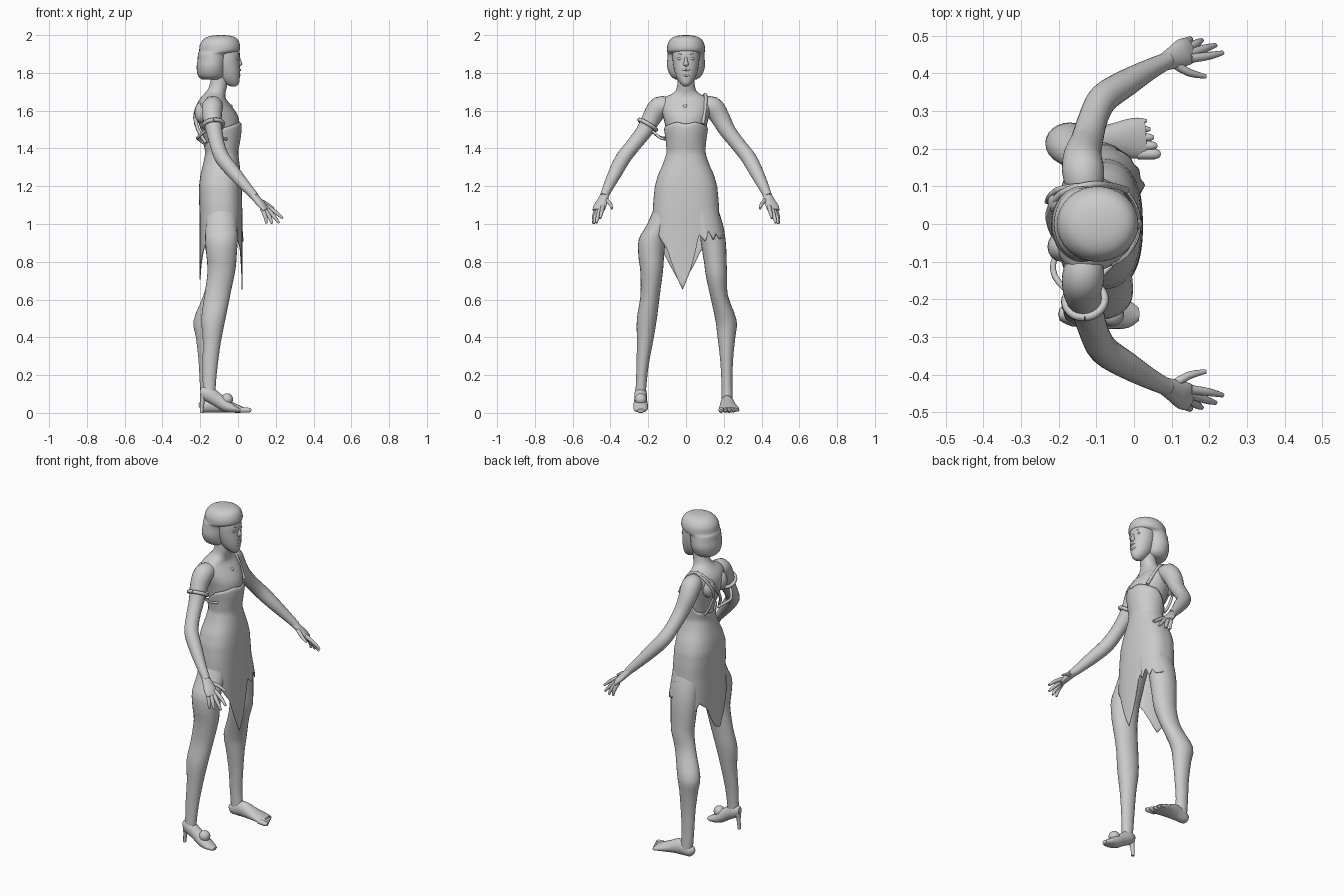
import bpy, bmesh, math
from mathutils import Vector

grey = bpy.data.materials.new("plain grey")
grey.diffuse_color = (0.6, 0.6, 0.6, 1)


def finish(name, bm, angle=50):
    bmesh.ops.recalc_face_normals(bm, faces=bm.faces)
    me = bpy.data.meshes.new(name)
    bm.to_mesh(me)
    bm.free()
    ob = bpy.data.objects.new(name, me)
    bpy.context.collection.objects.link(ob)
    me.materials.append(grey)
    bpy.context.view_layer.objects.active = ob
    ob.select_set(True)
    bpy.ops.object.shade_smooth_by_angle(angle=math.radians(angle))
    ob.select_set(False)
    return ob


def catmull(pts, steps):
    """Smooth curve through tuples of any length."""
    p = [pts[0]] + list(pts) + [pts[-1]]
    out = []
    for i in range(1, len(p) - 2):
        for k in range(steps):
            t = k / steps
            out.append([0.5 * (2*b + (c-a)*t + (2*a-5*b+4*c-d)*t*t + (3*b-a-3*c+d)*t**3)
                        for a, b, c, d in zip(p[i-1], p[i], p[i+1], p[i+2])])
    return out + [list(pts[-1])]


def loft(name, rings, flat=False, segs=20, steps=3):
    """Elliptical rings (x, y, z, a, b): level if flat, else square to the path."""
    rings = catmull(rings, steps)
    bm = bmesh.new()
    loops = []
    for i, (x, y, z, a, b) in enumerate(rings):
        if flat:
            u, v = Vector((1, 0, 0)), Vector((0, 1, 0))
        else:
            t = Vector(rings[min(i+1, len(rings)-1)][:3]) - Vector(rings[max(i-1, 0)][:3])
            t.normalize()
            u = t.cross(Vector((0, 0, 1))).normalized()
            v = u.cross(t)
        a, b = max(a, 0.001), max(b, 0.001)
        loops.append([bm.verts.new(Vector((x, y, z)) + u*a*math.cos(q) + v*b*math.sin(q))
                      for q in (2*math.pi*k/segs for k in range(segs))])
    for l0, l1 in zip(loops, loops[1:]):
        for k in range(segs):
            n = (k+1) % segs
            bm.faces.new((l0[k], l0[n], l1[n], l1[k]))
    bm.faces.new(loops[0])
    bm.faces.new(loops[-1])
    return finish(name, bm)


def tube(name, pts, r, segs=8):
    return loft(name, [(*p, r, r) for p in pts], segs=segs)


def ball(name, loc, size):
    bm = bmesh.new()
    bmesh.ops.create_uvsphere(bm, u_segments=16, v_segments=10, radius=1)
    for v in bm.verts:
        v.co = Vector(loc) + Vector([c*s for c, s in zip(v.co, size)])
    return finish(name, bm)


def lerp_table(table, t):
    for a, b in zip(table, table[1:]):
        if a[0] <= t <= b[0]:
            f = (t - a[0]) / (b[0] - a[0])
            return [p + (q-p)*f for p, q in zip(a[1:], b[1:])]
    return table[-1][1:]


# Torso, shoulders and neck
loft("torso", [(-.085, 0, 1.28, .08, .11), (-.085, 0, 1.38, .075, .095), (-.09, 0, 1.46, .09, .101),
               (-.1, 0, 1.53, .108, .112), (-.112, 0, 1.58, .108, .125), (-.128, 0, 1.63, .09, .135),
               (-.132, 0, 1.665, .068, .12), (-.12, 0, 1.695, .054, .065), (-.105, 0, 1.73, .047, .047),
               (-.095, 0, 1.80, .045, .043)], flat=True, segs=28)
for s, side in ((1, "left"), (-1, "right")):
    ball(side + "_shoulder_blade", (-.195, s*.06, 1.59), (.035, .04, .055))

# Head, face and hair
loft("head", [(-.025, 0, 1.728, .012, .012), (-.032, 0, 1.742, .036, .028), (-.045, 0, 1.77, .054, .047),
              (-.055, 0, 1.81, .066, .061), (-.062, 0, 1.86, .07, .07), (-.068, 0, 1.91, .077, .072),
              (-.08, 0, 1.95, .07, .07)], flat=True, segs=28)
loft("nose", [(.0, 0, 1.895, .006, .006), (.007, 0, 1.865, .01, .009),
              (.01, 0, 1.845, .013, .014), (.004, 0, 1.835, .006, .009)], flat=True, segs=12)
for s, side in ((1, "left"), (-1, "right")):
    ball(side + "_eye", (-.006, s*.03, 1.875), (.01, .014, .008))
    tube(side + "_brow", [(.003, s*.014, 1.893), (0, s*.03, 1.9), (-.016, s*.048, 1.894)], .004)
tube("upper_lip", [(-.012, -.034, 1.81), (.007, -.015, 1.817), (.012, 0, 1.815),
                   (.007, .015, 1.817), (-.012, .034, 1.81)], .005)
tube("lower_lip", [(-.012, -.034, 1.81), (.004, -.016, 1.79), (.008, 0, 1.787),
                   (.004, .016, 1.79), (-.012, .034, 1.81)], .006)
loft("hair", [(-.14, 0, 1.765, .05, .055), (-.14, 0, 1.785, .072, .082), (-.14, 0, 1.83, .079, .1),
              (-.135, 0, 1.87, .079, .099), (-.128, 0, 1.9, .084, .097), (-.1, 0, 1.915, .106, .1),
              (-.096, 0, 1.95, .106, .098), (-.092, 0, 1.98, .088, .08), (-.09, 0, 1.995, .058, .05),
              (-.09, 0, 2.0, .015, .015)], flat=True, segs=32)

# Arms and hands, mirrored
for s, side in ((1, "left"), (-1, "right")):
    arm = [(-.13, .09, 1.62, .048), (-.135, .14, 1.62, .056), (-.137, .18, 1.565, .051),
           (-.125, .222, 1.49, .043), (-.107, .285, 1.41, .039), (-.08, .335, 1.345, .04),
           (-.02, .375, 1.27, .036), (.04, .41, 1.2, .028), (.09, .435, 1.145, .022)]
    loft(side + "_arm", [(x, s*y, z, r, r) for x, y, z, r in arm])
    palm = [(.075, .428, 1.16, .022, .02), (.105, .442, 1.125, .03, .019),
            (.132, .456, 1.095, .037, .017), (.15, .464, 1.072, .034, .012)]
    loft(side + "_palm", [(x, s*y, z, a, b) for x, y, z, a, b in palm])
    fingers = {"index": [(.15, .44, 1.095), (.2, .447, 1.062), (.236, .455, 1.03)],
               "middle": [(.148, .452, 1.085), (.19, .467, 1.04), (.217, .475, 1.006)],
               "ring": [(.14, .463, 1.08), (.168, .481, 1.035), (.18, .488, 1.002)],
               "little": [(.128, .473, 1.08), (.146, .488, 1.035), (.15, .491, 1.003)],
               "thumb": [(.1, .43, 1.13), (.145, .403, 1.11), (.19, .392, 1.082)]}
    for f, pts in fingers.items():
        loft(side + "_" + f + "_finger", [(x, s*y, z, r, r) for (x, y, z), r in
                                          zip(pts, (.012, .0105, .006))], segs=10)

# Legs
loft("right_leg", [(-.09, -.09, 1.12, .08, .065), (-.088, -.14, 1.0, .083, .065), (-.088, -.178, .92, .086, .072),
                   (-.087, -.184, .83, .08, .068), (-.088, -.182, .75, .073, .06), (-.11, -.19, .62, .068, .051),
                   (-.13, -.207, .5, .064, .053), (-.138, -.217, .38, .048, .043),
                   (-.148, -.23, .25, .04, .032), (-.152, -.238, .14, .034, .028),
                   (-.15, -.24, .09, .033, .028)], flat=True, segs=24)
loft("left_leg", [(-.09, .09, 1.12, .08, .065), (-.088, .13, 1.0, .083, .065), (-.09, .145, .9, .08, .066),
                  (-.09, .155, .8, .074, .06), (-.092, .162, .72, .068, .056), (-.12, .175, .62, .064, .047),
                  (-.167, .212, .49, .068, .056), (-.168, .214, .4, .055, .047),
                  (-.165, .215, .28, .044, .034), (-.165, .217, .15, .037, .029),
                  (-.158, .218, .05, .036, .03)], flat=True, segs=24)

# Bare left foot with toes
loft("left_foot", [(-.203, .216, .028, .012, .018), (-.185, .216, .034, .028, .033), (-.12, .218, .047, .035, .046),
                   (-.06, .222, .035, .044, .034), (0, .228, .021, .054, .021),
                   (.03, .23, .015, .05, .014)])
for i in range(5):
    y, tip, r = .186 + i*.022, .07 - i*.009, .014 - i*.0015
    loft("left_toe_%d" % (i+1), [(.01, y, .016, r, r), (tip-.015, y, .014, r, r),
                                 (tip, y, .012, r*.5, r*.5)], segs=10)

# High-heeled right shoe
loft("right_shoe", [(-.198, -.24, .11, .016, .022), (-.165, -.24, .105, .032, .04), (-.11, -.24, .07, .034, .036),
                    (-.06, -.24, .036, .039, .032), (-.015, -.24, .019, .036, .018),
                    (.012, -.24, .012, .018, .01)])
loft("shoe_heel", [(-.178, -.24, .1, .024, .024), (-.188, -.24, .06, .012, .013),
                   (-.193, -.24, 0, .009, .01)], flat=True, segs=12)
ball("shoe_pompon", (-.058, -.24, .072), (.032, .032, .032))

# Ragged dress: a sheet between an open-backed top edge and a torn hem
body = [(.6, -.09, .114, .19), (.9, -.09, .113, .185), (1.05, -.09, .113, .176), (1.12, -.092, .114, .173),
        (1.2, -.094, .113, .165), (1.26, -.092, .107, .148), (1.32, -.088, .096, .121),
        (1.38, -.086, .086, .102), (1.44, -.088, .1, .107), (1.5, -.092, .112, .116), (1.56, -.098, .115, .118)]
hem = [(-180, .72), (-172, .7), (-155, .8), (-140, .87), (-118, .94), (-90, .985), (-55, .96), (-28, .87),
       (-3, .652), (11, .85), (17, .95), (25, .9), (32, .97), (40, .91), (48, .95), (56, .92),
       (75, .93), (98, .94), (115, .79), (140, .9), (160, .86), (180, .72)]
top = [(-180, 1.41), (-120, 1.44), (-80, 1.51), (-25, 1.54), (0, 1.53), (25, 1.54), (80, 1.51), (120, 1.44), (180, 1.41)]
bm = bmesh.new()
N, M = 120, 32
cols = []
for k in range(N):
    deg = -180 + 360*k/N
    q = math.radians(deg)
    z0, z1 = lerp_table(top, deg)[0], lerp_table(hem, deg)[0]
    col = []
    for j in range(M + 1):
        z = z0 + (z1-z0)*j/M
        xc, rx, ry = lerp_table(body, z)
        c, s = math.cos(q), math.sin(q)
        p = 1 - .2*min(1, max(0, (1.45-z)/.25))
        flare = 1 + (.12*max(0, (1.08-z)/.15) if 22 < deg < 78 else 0)
        col.append(bm.verts.new((xc + rx*flare*math.copysign(abs(c)**p, c),
                                 ry*flare*math.copysign(abs(s)**p, s), z)))
    cols.append(col)
for k in range(N):
    a, b = cols[k], cols[(k+1) % N]
    for j in range(M):
        bm.faces.new((a[j], b[j], b[j+1], a[j+1]))
dress = finish("dress", bm)
mod = dress.modifiers.new("cloth", "SOLIDIFY")
mod.thickness = .004

# Straps: one over the left shoulder and across the back, one slipped down the right arm
tube("shoulder_strap", [(-.02, .09, 1.53), (-.055, .1, 1.6), (-.095, .105, 1.665), (-.14, .1, 1.685),
                        (-.195, .08, 1.655), (-.226, .03, 1.58), (-.212, -.03, 1.5), (-.17, -.08, 1.43)], .009)
tube("back_strap", [(-.15, .1, 1.68), (-.205, .09, 1.64), (-.23, .06, 1.56), (-.2, .06, 1.47), (-.17, .06, 1.42)], .008)
axis = Vector((.01, -.045, -.075)).normalized()
e1 = axis.cross(Vector((1, 0, 0))).normalized()
e2 = axis.cross(e1)
mid = Vector((-.13, -.203, 1.525))
tube("arm_band", [mid + .052*(e1*math.cos(t) + e2*math.sin(t))
                  for t in (2*math.pi*i/16 for i in range(17))], .011)
tube("slipped_strap_front", [(-.06, -.11, 1.45), (-.085, -.135, 1.455), (-.11, -.175, 1.49)], .007)
tube("slipped_strap_back", [(-.165, -.19, 1.5), (-.21, -.14, 1.46), (-.21, -.09, 1.45), (-.17, -.06, 1.42)], .008)

# Pendant on the chest
ball("pendant", (-.036, -.005, 1.62), (.008, .011, .014))
